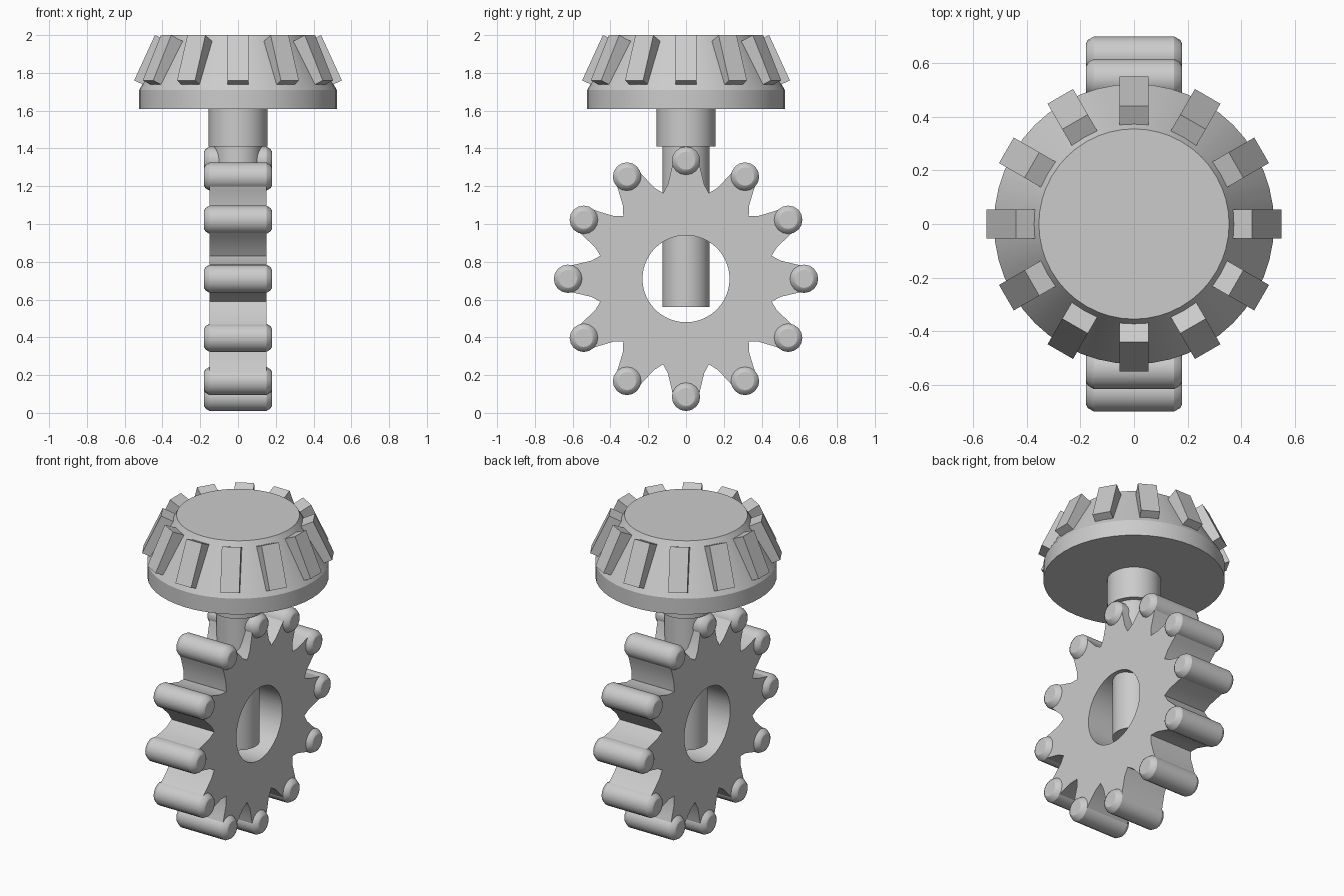
import bpy, bmesh
from math import sin, cos, pi, tau, atan2, hypot, radians
from mathutils import Matrix

if "Cube" in bpy.data.objects:
    bpy.data.objects.remove(bpy.data.objects["Cube"])


def finish(bm, name, smooth=True):
    bmesh.ops.recalc_face_normals(bm, faces=bm.faces)
    me = bpy.data.meshes.new(name)
    bm.to_mesh(me)
    bm.free()
    ob = bpy.data.objects.new(name, me)
    bpy.context.collection.objects.link(ob)
    if smooth:
        bpy.ops.object.select_all(action='DESELECT')
        ob.select_set(True)
        bpy.context.view_layer.objects.active = ob
        bpy.ops.object.shade_smooth_by_angle(angle=radians(30))
    return ob


def lathe(bm, profile, segs, mat=Matrix()):
    """Closed solid of revolution about local z from (radius, height) pairs."""
    rings = [[bm.verts.new(mat @ Matrix.Rotation(tau * i / segs, 4, 'Z')
                           @ Matrix.Translation((r, 0, z)).to_translation())
              for i in range(segs)] for r, z in profile]
    for a, b in zip(rings, rings[1:]):
        for i in range(segs):
            j = (i + 1) % segs
            bm.faces.new((a[i], a[j], b[j], b[i]))
    bm.faces.new(rings[0])
    bm.faces.new(rings[-1])


# Bevel gear body
bm = bmesh.new()
lathe(bm, [(0.523, 1.61), (0.523, 1.71), (0.355, 2.0)], 48)
finish(bm, "bevel_gear_body")

# Bevel gear teeth: tilted blocks sunk into the cone
bm = bmesh.new()
section = [(0.33, 1.95), (0.44, 2.0), (0.55, 1.76), (0.44, 1.71)]
for k in range(12):
    rot = Matrix.Rotation(tau * k / 12, 3, 'Z')
    sides = []
    for w in (-0.055, 0.055):
        vs = []
        for r, z in section:
            v = bm.verts.new((r, w, z))
            v.co = rot @ v.co
            vs.append(v)
        sides.append(vs)
        bm.faces.new(vs)
    a, b = sides
    for i in range(4):
        j = (i + 1) % 4
        bm.faces.new((a[i], a[j], b[j], b[i]))
finish(bm, "bevel_gear_teeth", smooth=False)

# Stepped shaft
bm = bmesh.new()
lathe(bm, [(0.125, 0.56), (0.125, 1.41), (0.155, 1.41), (0.155, 1.61)], 32)
finish(bm, "shaft")

# Lantern-style wheel with tapered teeth and a round bore
CZ, HOLE, HALF = 0.71, 0.23, 0.15
flank = [(0.118, 0.46), (0.096, 0.50), (0.077, 0.58), (0.062, 0.65)]
tooth = [(-x, y) for x, y in flank] + [(0, 0.68)] + [(x, y) for x, y in flank[::-1]]
polar = [(atan2(x, y), hypot(x, y)) for x, y in tooth] + [(pi / 12, 0.468)]
outline = [(a + tau * k / 12, r) for k in range(12) for a, r in polar]
bm = bmesh.new()
loops = []
for x, inner in ((-HALF, 0), (HALF, 0), (HALF, 1), (-HALF, 1)):
    loops.append([bm.verts.new((x, sin(a) * (HOLE if inner else r),
                                CZ + cos(a) * (HOLE if inner else r)))
                  for a, r in outline])
n = len(outline)
for k in range(4):
    a, b = loops[k], loops[(k + 1) % 4]
    for i in range(n):
        j = (i + 1) % n
        bm.faces.new((a[i], a[j], b[j], b[i]))
finish(bm, "wheel_body")

# Chamfered pins at the tooth tips
bm = bmesh.new()
pin = [(0.048, -0.18), (0.062, -0.172), (0.075, -0.15),
       (0.075, 0.15), (0.062, 0.172), (0.048, 0.18)]
for k in range(12):
    a = tau * k / 12
    mat = (Matrix.Translation((0, 0.625 * sin(a), CZ + 0.625 * cos(a)))
           @ Matrix.Rotation(pi / 2, 4, 'Y'))
    lathe(bm, pin, 16, mat)
finish(bm, "wheel_pins")
